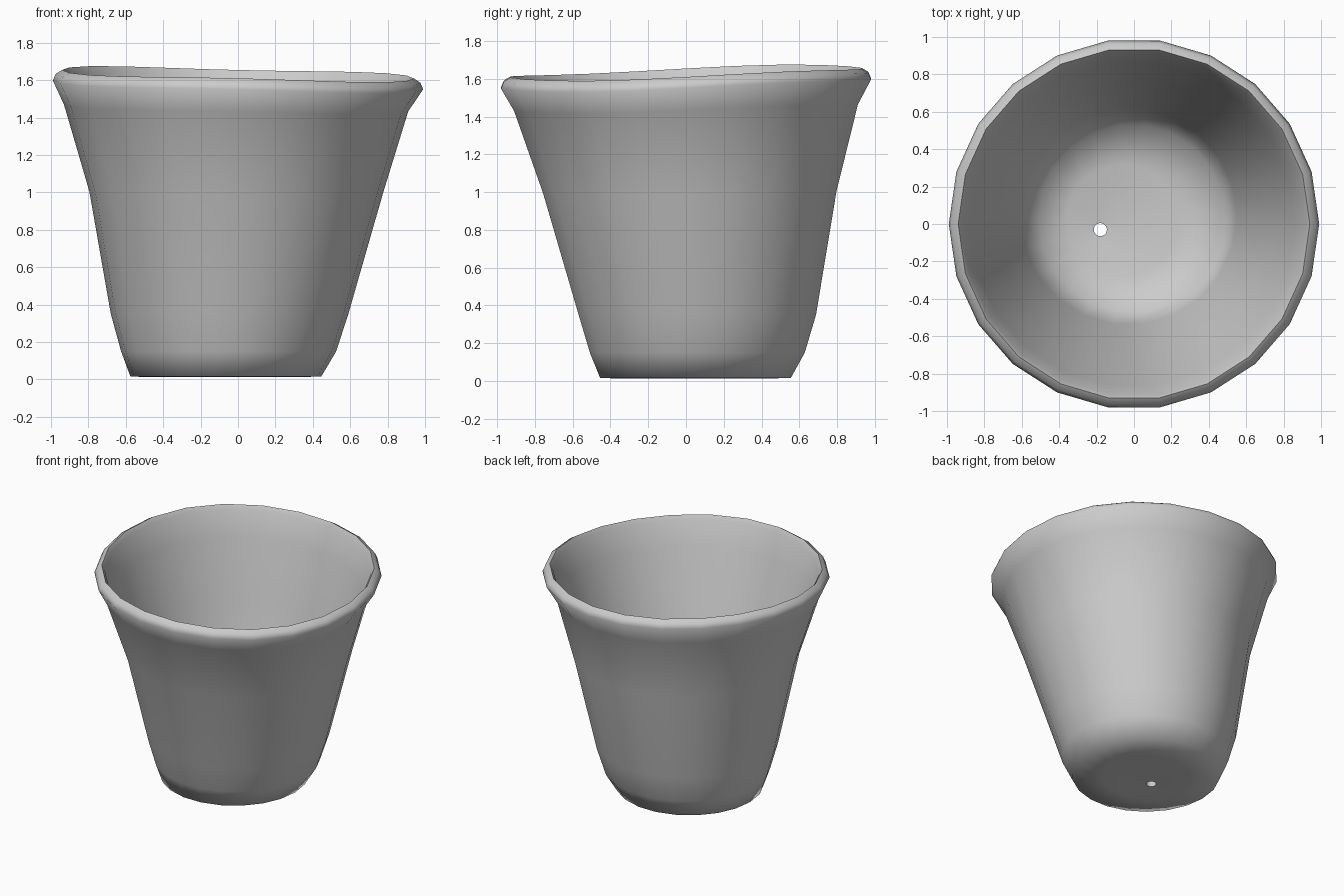
import bpy, bmesh, math

cube = bpy.data.objects.get("Cube")
if cube:
    bpy.data.objects.remove(cube, do_unlink=True)

SIDES = 22

# One plain clay colour
clay = bpy.data.materials.new("grey_clay")
clay.use_nodes = True
colour = (0.6, 0.6, 0.6, 1)
clay.diffuse_color = colour
clay.node_tree.nodes["Principled BSDF"].inputs["Base Color"].default_value = colour

# Wall profile: radius, height, centre x, centre y, share of the rim's tilt
profile = [
    (0.035, 0.02, -0.18, -0.03, 0),    # drain hole, underside
    (0.30, 0.012, -0.09, 0.03, 0),
    (0.51, 0.015, -0.065, 0.05, 0),    # foot
    (0.575, 0.15, -0.05, 0.06, 0),
    (0.635, 0.35, -0.045, 0.06, 0),
    (0.785, 1.00, -0.01, 0.02, 0.3),
    (0.92, 1.45, -0.01, 0.0, 0.8),
    (0.99, 1.575, 0.0, 0.0, 1),        # rim
    (0.975, 1.61, 0.0, 0.0, 1),
    (0.94, 1.632, 0.0, 0.0, 1),
    (0.92, 1.60, 0.0, 0.0, 1),         # inside
    (0.87, 1.42, -0.01, 0.0, 0.8),
    (0.74, 1.00, -0.01, 0.02, 0.3),
    (0.58, 0.35, -0.03, 0.04, 0),
    (0.50, 0.12, -0.01, 0.03, 0),      # inner floor
    (0.30, 0.08, -0.06, 0.02, 0),
    (0.035, 0.06, -0.18, -0.03, 0),    # drain hole, top
]


def ring(bm, radius, z, cx, cy, tilt):
    verts = []
    for i in range(SIDES):
        a = math.tau * i / SIDES
        x, y = cx + radius * math.cos(a), cy + radius * math.sin(a)
        lean = tilt * (0.032 * y - 0.024 * x + 0.008 * math.sin(3 * a))
        verts.append(bm.verts.new((x, y, z + lean)))
    return verts


# Pot: rings joined into a closed wall that runs through the drain hole
bm = bmesh.new()
rings = [ring(bm, *p) for p in profile]
for low, high in zip(rings, rings[1:] + rings[:1]):
    for i in range(SIDES):
        j = (i + 1) % SIDES
        bm.faces.new((low[i], low[j], high[j], high[i]))
bmesh.ops.recalc_face_normals(bm, faces=bm.faces)
mesh = bpy.data.meshes.new("flower_pot")
bm.to_mesh(mesh)
bm.free()
mesh.materials.append(clay)
pot = bpy.data.objects.new("flower_pot", mesh)
bpy.context.collection.objects.link(pot)

bpy.context.view_layer.objects.active = pot
pot.select_set(True)
bpy.ops.object.shade_smooth_by_angle(angle=math.radians(75))
